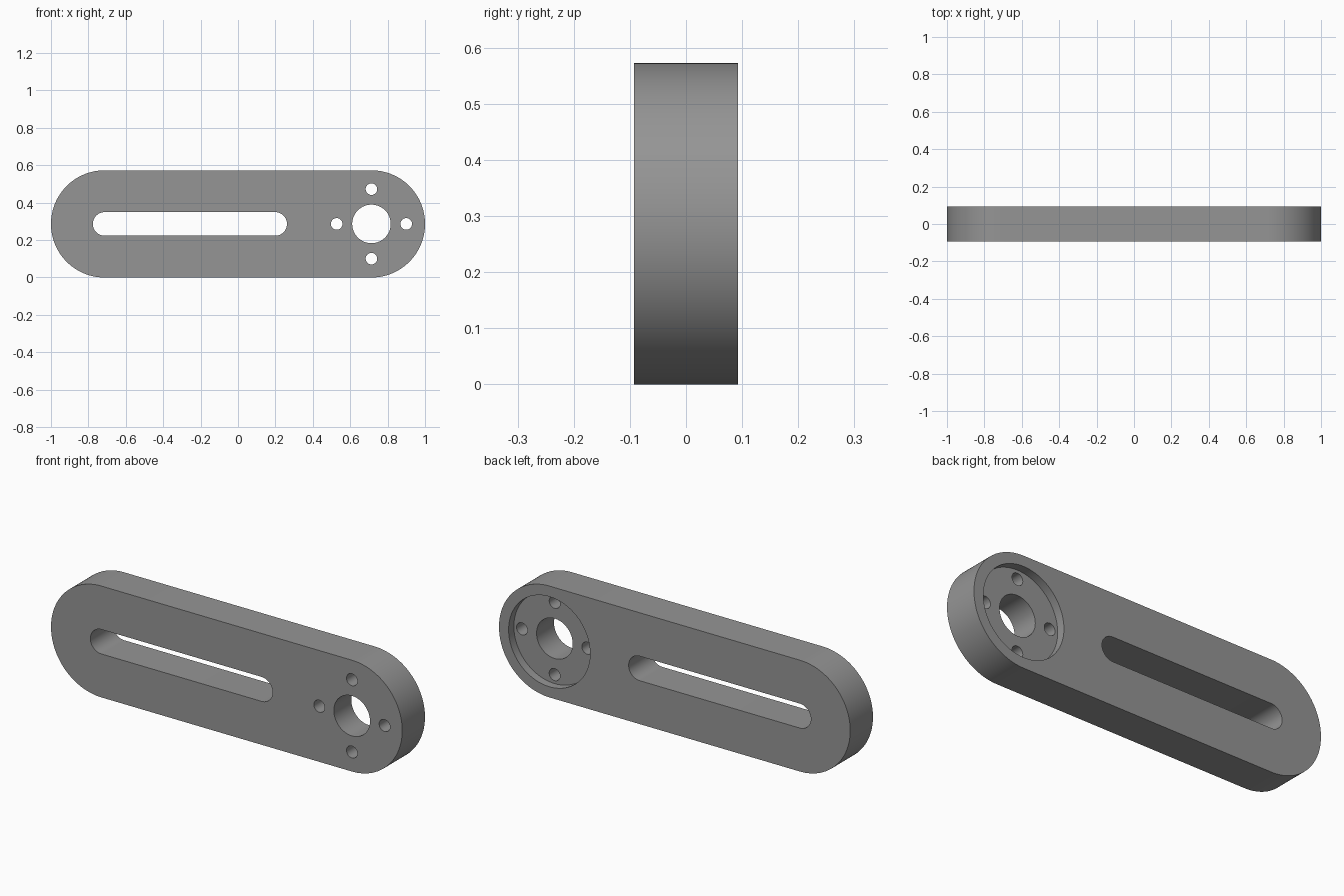
import bpy, bmesh, math

if "Cube" in bpy.data.objects:
    bpy.data.objects.remove(bpy.data.objects["Cube"])

HALF_Y = 0.0925          # half thickness of the arm
R = 0.2865               # radius of the rounded ends
HUB_X = 1 - R            # centre of the hub end
SEG = 96

grey = bpy.data.materials.new("grey")
grey.diffuse_color = (0.3, 0.3, 0.3, 1)
grey.use_nodes = True
grey.node_tree.nodes["Principled BSDF"].inputs["Base Color"].default_value = grey.diffuse_color


def slot_solid(name, x0, x1, z, r, y0, y1, seg=SEG):
    """Extrude a round-ended slot (a cylinder when x0 == x1) along y."""
    pts = []
    half = seg // 2
    for cx, start in ((x1, -math.pi / 2), (x0, math.pi / 2)):
        first = 1 if x0 == x1 else 0
        for i in range(first, half + 1):
            a = start + math.pi * i / half
            pts.append((cx + r * math.cos(a), y0, z + r * math.sin(a)))
    bm = bmesh.new()
    face = bm.faces.new([bm.verts.new(p) for p in pts])
    new = bmesh.ops.extrude_face_region(bm, geom=[face])["geom"]
    bmesh.ops.translate(bm, vec=(0, y1 - y0, 0),
                        verts=[v for v in new if isinstance(v, bmesh.types.BMVert)])
    bmesh.ops.recalc_face_normals(bm, faces=bm.faces)
    mesh = bpy.data.meshes.new(name)
    bm.to_mesh(mesh)
    bm.free()
    mesh.materials.append(grey)
    obj = bpy.data.objects.new(name, mesh)
    bpy.context.collection.objects.link(obj)
    return obj


# Arm body
arm = slot_solid("slotted_arm", -HUB_X, HUB_X, R, R, -HALF_Y, HALF_Y, 128)

# Long slot, hub recess on the back, centre bore
cutters = [
    slot_solid("slot_cutter", -0.713, 0.199, R, 0.063, -0.2, 0.2, 48),
    slot_solid("recess_cutter", HUB_X, HUB_X, R, 0.232, HALF_Y - 0.043, 0.2),
    slot_solid("bore_cutter", HUB_X, HUB_X, R, 0.103, -0.2, 0.2, 64),
]
# Four bolt holes around the bore
for i in range(4):
    a = i * math.pi / 2
    x, z = HUB_X + 0.186 * math.cos(a), R + 0.186 * math.sin(a)
    cutters.append(slot_solid("bolt_hole_cutter", x, x, z, 0.031, -0.2, 0.2, 32))

# Cut the openings, then discard the cutters
bpy.context.view_layer.objects.active = arm
arm.select_set(True)
for c in cutters:
    mod = arm.modifiers.new(c.name, "BOOLEAN")
    mod.operation = "DIFFERENCE"
    mod.solver = "EXACT"
    mod.object = c
    bpy.ops.object.modifier_apply(modifier=mod.name)
    bpy.data.objects.remove(c)

bpy.ops.object.shade_smooth_by_angle(angle=math.radians(30))
